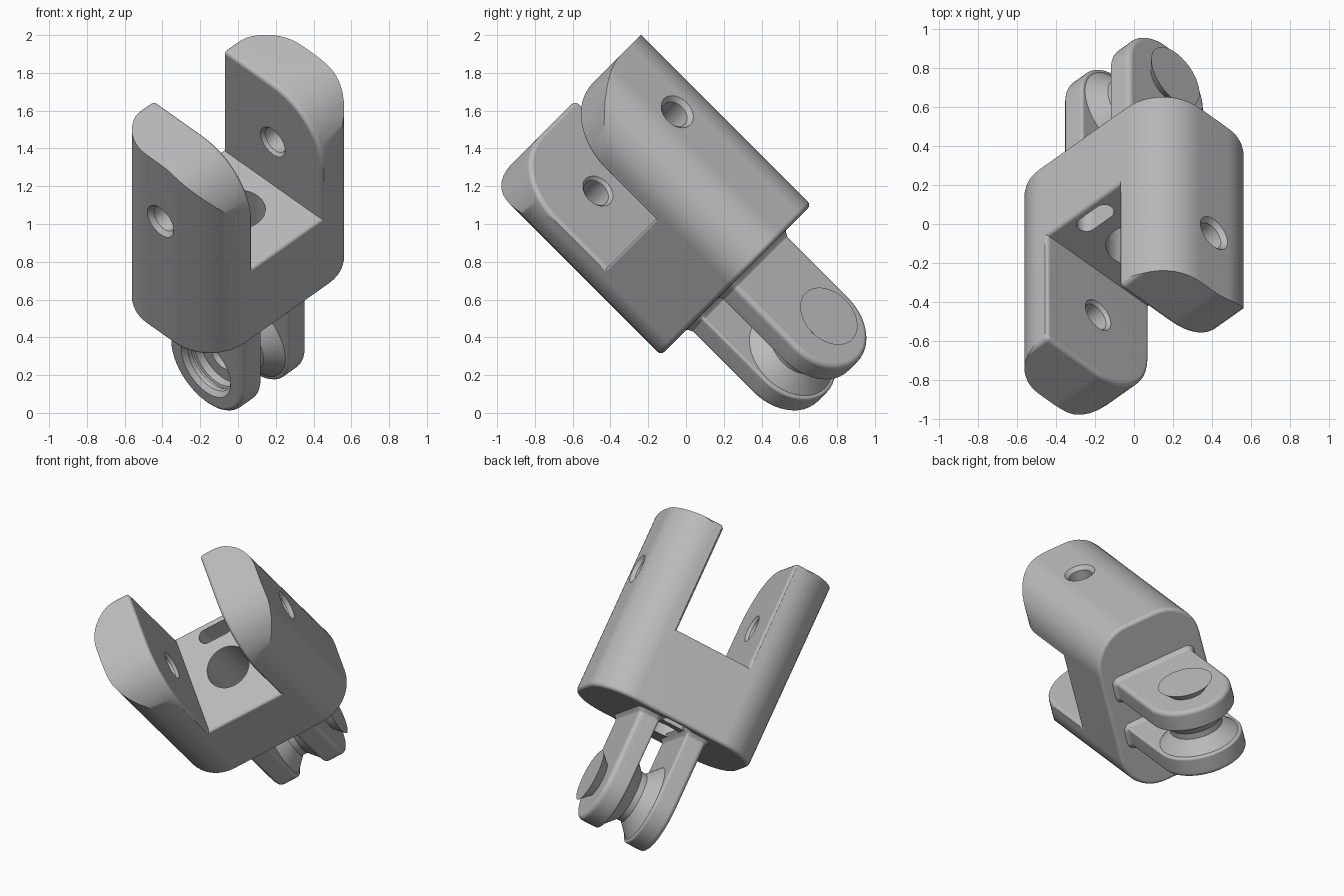
import bpy, bmesh, math
from mathutils import Vector

cube = bpy.data.objects.get("Cube")
if cube:
    bpy.data.objects.remove(cube, do_unlink=True)

# Tilted frame of the part: pin direction, flat side direction, long axis
S = math.sqrt(0.5)
FRAME = (Vector((S, 0.5, 0.5)), Vector((S, -0.5, -0.5)), Vector((0, -S, S)))
ORIGIN = Vector((0, 0.484, 0.484))

grey = bpy.data.materials.new("plain_grey")
grey.use_nodes = True
grey.diffuse_color = (0.5, 0.5, 0.5, 1)
bsdf = next(n for n in grey.node_tree.nodes if n.type == 'BSDF_PRINCIPLED')
bsdf.inputs["Base Color"].default_value = grey.diffuse_color


def outline(half, radii, inset, seg=12):
    """Rounded rectangle with its own radius at each corner."""
    pts = []
    signs = ((1, 1), (-1, 1), (-1, -1), (1, -1))
    for i, (sp, sq) in enumerate(signs):
        r = max(radii[i] - inset, 0.0005)
        cp = sp * (half[0] - inset - r)
        cq = sq * (half[1] - inset - r)
        for k in range(seg + 1):
            t = math.pi / 2 * (i + k / seg)
            pts.append((cp + r * math.cos(t), cq + r * math.sin(t)))
    return pts


def span(lo, hi, r_lo=0, r_hi=0, steps=4):
    """Layers from lo to hi with rounded end edges."""
    def end(pos, s, r):
        if not r:
            return [(pos, 0)]
        angles = [math.pi / 2 * k / steps for k in range(steps + 1)]
        return [(pos - s * r * (1 - math.sin(t)), r * (1 - math.cos(t))) for t in angles]
    return end(lo, -1, r_lo)[::-1] + end(hi, 1, r_hi)


def solid(name, axis, layers, half, radii, centre=(0, 0)):
    """Stack inset outlines along one axis of the tilted frame."""
    if not isinstance(radii, tuple):
        radii = (radii,) * 4
    cross = [i for i in range(3) if i != axis]
    bm = bmesh.new()
    rings = []
    for pos, inset in layers:
        ring = []
        for p, q in outline(half, radii, inset):
            co = (ORIGIN + FRAME[axis] * pos + FRAME[cross[0]] * (p + centre[0])
                  + FRAME[cross[1]] * (q + centre[1]))
            ring.append(bm.verts.new(co))
        rings.append(ring)
    for a, b in zip(rings, rings[1:]):
        for i in range(len(a)):
            j = (i + 1) % len(a)
            bm.faces.new((a[i], a[j], b[j], b[i]))
    bm.faces.new(rings[0])
    bm.faces.new(rings[-1])
    bmesh.ops.remove_doubles(bm, verts=bm.verts, dist=0.00002)
    bmesh.ops.recalc_face_normals(bm, faces=bm.faces)
    mesh = bpy.data.meshes.new(name)
    bm.to_mesh(mesh)
    bm.free()
    mesh.materials.append(grey)
    ob = bpy.data.objects.new(name, mesh)
    bpy.context.scene.collection.objects.link(ob)
    return ob


def combine(target, tool, operation):
    mod = target.modifiers.new("combine", 'BOOLEAN')
    mod.operation = operation
    mod.solver = 'EXACT'
    mod.object = tool
    bpy.context.view_layer.update()
    graph = bpy.context.evaluated_depsgraph_get()
    mesh = bpy.data.meshes.new_from_object(target.evaluated_get(graph))
    target.modifiers.remove(mod)
    target.data = mesh
    bpy.data.objects.remove(tool, do_unlink=True)


def cylinder(name, axis, layers, r, centre=(0, 0)):
    return solid(name, axis, layers, (r, r), r, centre)


def mirrored(layers):
    return [(-p, d) for p, d in reversed(layers)]


# Fork body: rounded block trimmed to a base and two prongs
fork = solid("fork_body", 2, span(0.31, 1.9, 0.025), (0.58, 0.37), 0.265)
envelope = solid("base_envelope", 0, span(-0.7, 0.7), (0.371, 0.37),
                 (0.02, 0.02, 0.01, 0.01), (0, 0.47))
prong = span(0.26, 0.7, 0.025)
for layers in (prong, mirrored(prong)):
    tip = solid("prong_envelope", 0, layers, (0.372, 0.492),
                (0.37, 0.03, 0.03, 0.03), (0, 1.092))
    combine(envelope, tip, 'UNION')
combine(fork, envelope, 'INTERSECT')

# Pin holes through both prongs, countersunk on each face
side = [(0.1, -0.02), (0.26, -0.017), (0.278, 0), (0.555, 0), (0.62, -0.06)]
combine(fork, cylinder("pin_hole", 0, mirrored(side) + side, 0.075, (0, 1.16)), 'DIFFERENCE')

# Round bore and small slot in the floor between the prongs
combine(fork, cylinder("floor_bore", 2, span(0.25, 1.0), 0.145), 'DIFFERENCE')
combine(fork, solid("floor_slot", 2, span(0.25, 1.0), (0.115, 0.05), 0.05, (0, -0.28)),
        'DIFFERENCE')

# Rear lugs: waisted spool between two round-ended plates
lugs = cylinder("rear_lugs", 0, [(-0.14, 0), (-0.1, 0), (-0.02, 0.085),
                                 (0.02, 0.085), (0.1, 0), (0.14, 0)], 0.255, (0, -0.173))
plate = span(0.1, 0.24, 0.015, 0.03)
flare = [(0.27, 0.004), (0.285, -0.003), (0.3, -0.012), (0.325, -0.035)]
for sign, layers in ((1, plate), (-1, mirrored(plate))):
    combine(lugs, solid("lug_plate", 0, layers, (0.277, 0.405),
                        (0.03, 0.03, 0.277, 0.277), (0, -0.045)), 'UNION')
    combine(lugs, solid("lug_flare", 2, flare, (0.07, 0.277), 0.03, (sign * 0.17, 0)), 'UNION')

# Stepped bore with a wide grooved recess on the right lug
bore = [(-0.3, -0.12), (-0.24, -0.1), (-0.215, -0.075), (-0.19, -0.075), (-0.185, -0.09),
        (-0.17, -0.09), (-0.165, -0.075), (-0.12, -0.075), (-0.119, 0),
        (0.215, 0), (0.24, -0.031), (0.3, -0.09)]
combine(lugs, cylinder("lug_bore", 0, bore, 0.085, (0, -0.173)), 'DIFFERENCE')

# Smooth shading with sharp edges kept
for ob in (fork, lugs):
    bpy.ops.object.select_all(action='DESELECT')
    ob.select_set(True)
    bpy.context.view_layer.objects.active = ob
    bpy.ops.object.shade_smooth_by_angle(angle=math.radians(32))
    weighted = ob.modifiers.new("weighted_normals", 'WEIGHTED_NORMAL')
    weighted.keep_sharp = True
